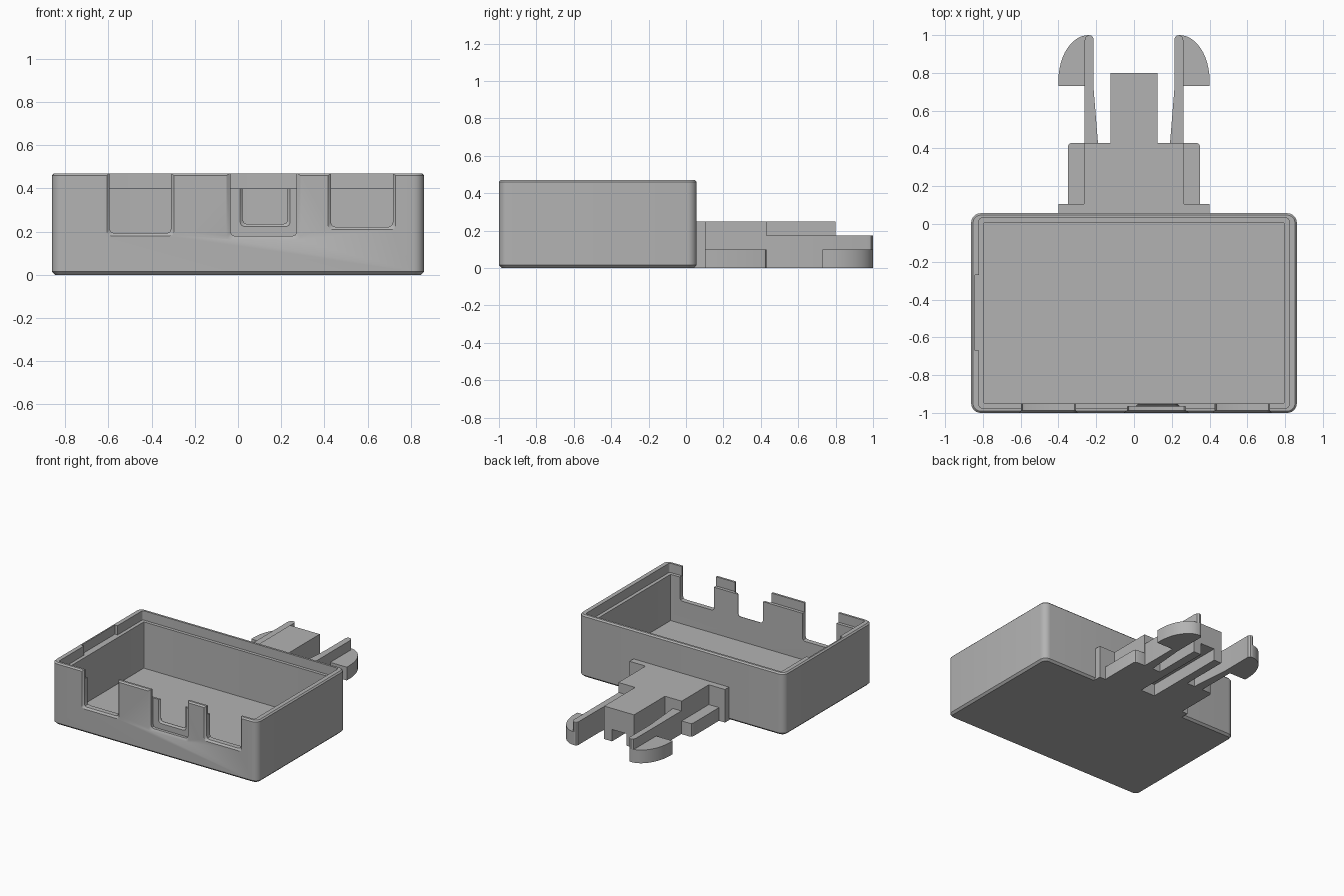
import bpy, bmesh
from math import cos, sin, pi, radians

old = bpy.data.objects.get("Cube")
if old:
    bpy.data.objects.remove(old, do_unlink=True)

grey = bpy.data.materials.new("plain grey")
grey.use_nodes = True
grey.diffuse_color = (0.45, 0.45, 0.45, 1)
grey.node_tree.nodes["Principled BSDF"].inputs["Base Color"].default_value = grey.diffuse_color


def loft(name, rings, loop=False):
    """Skin equal-length rings of 3D points; cap the ends, or join them into a loop."""
    bm = bmesh.new()
    vs = [[bm.verts.new(p) for p in ring] for ring in rings]
    n = len(rings[0])
    pairs = list(zip(vs, vs[1:]))
    for a, b in pairs:
        for i in range(n):
            j = (i + 1) % n
            bm.faces.new((a[i], a[j], b[j], b[i]))
    bm.faces.new(vs[0])
    bm.faces.new(vs[-1])
    bmesh.ops.recalc_face_normals(bm, faces=bm.faces)
    mesh = bpy.data.meshes.new(name)
    bm.to_mesh(mesh)
    bm.free()
    mesh.materials.append(grey)
    obj = bpy.data.objects.new(name, mesh)
    bpy.context.collection.objects.link(obj)
    return obj


def prism(name, outline, z0, z1):
    return loft(name, [[(x, y, z) for x, y in outline] for z in (z0, z1)])


def block(name, x0, x1, y0, y1, z0, z1):
    return prism(name, [(x0, y0), (x1, y0), (x1, y1), (x0, y1)], z0, z1)


def cut(obj, cutter):
    cutter.hide_render = True
    mod = obj.modifiers.new("cut", "BOOLEAN")
    mod.operation, mod.solver, mod.object = "DIFFERENCE", "EXACT", cutter
    bpy.context.view_layer.objects.active = obj
    bpy.ops.object.modifier_apply(modifier=mod.name)
    bpy.data.objects.remove(cutter, do_unlink=True)


def smooth(obj):
    bpy.ops.object.select_all(action="DESELECT")
    obj.select_set(True)
    bpy.context.view_layer.objects.active = obj
    bpy.ops.object.shade_smooth_by_angle(angle=radians(30))


# Open tray: one loft up the outside, over the lip, down the ledge to the floor
HALF_X, FRONT, BACK, TOP = 0.862, -1.0, 0.057, 0.47


def tray_ring(dx, dy, z, r):
    x, y0, y1 = HALF_X - dx - r, FRONT + dy + r, BACK - dy - r
    corners = [(x, y1), (-x, y1), (-x, y0), (x, y0)]
    return [(cx + r * cos(a), cy + r * sin(a), z)
            for k, (cx, cy) in enumerate(corners)
            for a in [(k + s / 6) * pi / 2 for s in range(7)]]


tray = loft("tray", [
    tray_ring(0.015, 0.015, 0, 0.035),
    tray_ring(0, 0, 0.015, 0.05),
    tray_ring(0, 0, TOP - 0.01, 0.05),
    tray_ring(0.01, 0.01, TOP, 0.04),
    tray_ring(0.042, 0.026, TOP, 0.015),
    tray_ring(0.042, 0.026, 0.4, 0.015),
    tray_ring(0.068, 0.05, 0.4, 0.004),
    tray_ring(0.068, 0.05, 0.05, 0.004)])


# Front wall openings with clipped lower corners and a chamfered outer edge
def u_ring(x0, x1, z, y, grow=0.0, c=0.02):
    x0, x1, z = x0 - grow, x1 + grow, z - grow
    return [(x0, y, 0.6), (x0, y, z + c), (x0 + c * 0.3, y, z + c * 0.3), (x0 + c, y, z),
            (x1 - c, y, z), (x1 - c * 0.3, y, z + c * 0.3), (x1, y, z + c), (x1, y, 0.6)]


def u_cutter(x0, x1, z, y_out, y_in, chamfer):
    return loft("opening_cutter", [
        u_ring(x0, x1, z, y_out - 0.05, chamfer),
        u_ring(x0, x1, z, y_out, chamfer),
        u_ring(x0, x1, z, y_out + 0.012, 0),
        u_ring(x0, x1, z, y_in, 0)])


cut(tray, u_cutter(-0.595, -0.31, 0.193, FRONT, -0.9, 0.013))
cut(tray, u_cutter(0.43, 0.717, 0.222, FRONT, -0.9, 0.013))
cut(tray, u_cutter(-0.035, 0.272, 0.18, FRONT, -0.966, 0.018))
cut(tray, u_cutter(0.022, 0.23, 0.235, -0.966, -0.9, 0.012))

# Notch in the lip of one side wall
cut(tray, block("notch_cutter", -0.842, -0.8, -0.67, -0.27, 0.4, 0.6))
smooth(tray)

# Mounting plate against the back wall
block("mounting_plate", -0.4, 0.4, 0.01, 0.105, 0, 0.25)

# Clip body with a narrower tongue, grooved underneath
body = prism("clip_body", [
    (-0.265, 0.1), (0.265, 0.1), (0.265, 0.43), (0.125, 0.43),
    (0.125, 0.8), (-0.125, 0.8), (-0.125, 0.43), (-0.265, 0.43)], 0, 0.25)
cut(body, block("groove_cutter", -0.06, 0.06, 0.15, 0.9, -0.1, 0.09))

# Side rails, spring arms and hooks, mirrored left and right
for side, s in (("left", 1), ("right", -1)):
    def mirrored(points):
        return [(s * x, y) for x, y in points]

    rail = prism(side + "_rail", mirrored([
        (0.26, 0.1), (0.35, 0.1), (0.35, 0.41), (0.344, 0.424),
        (0.33, 0.43), (0.26, 0.43)]), 0, 0.1)
    arm = prism(side + "_spring_arm", mirrored([
        (0.19, 0.42), (0.262, 0.42), (0.262, 0.97), (0.255, 0.99),
        (0.24, 1.0), (0.225, 0.997), (0.215, 0.985), (0.215, 0.73)]), 0, 0.175)
    curve = [(0.24 + 0.16 * cos(a), 0.76 + 0.24 * sin(a))
             for a in [i * pi / 24 for i in range(13)]]
    hook = prism(side + "_hook", mirrored(
        [(0.24, 0.73), (0.4, 0.73)] + curve), 0, 0.1)
    for part in (rail, arm, hook):
        smooth(part)
